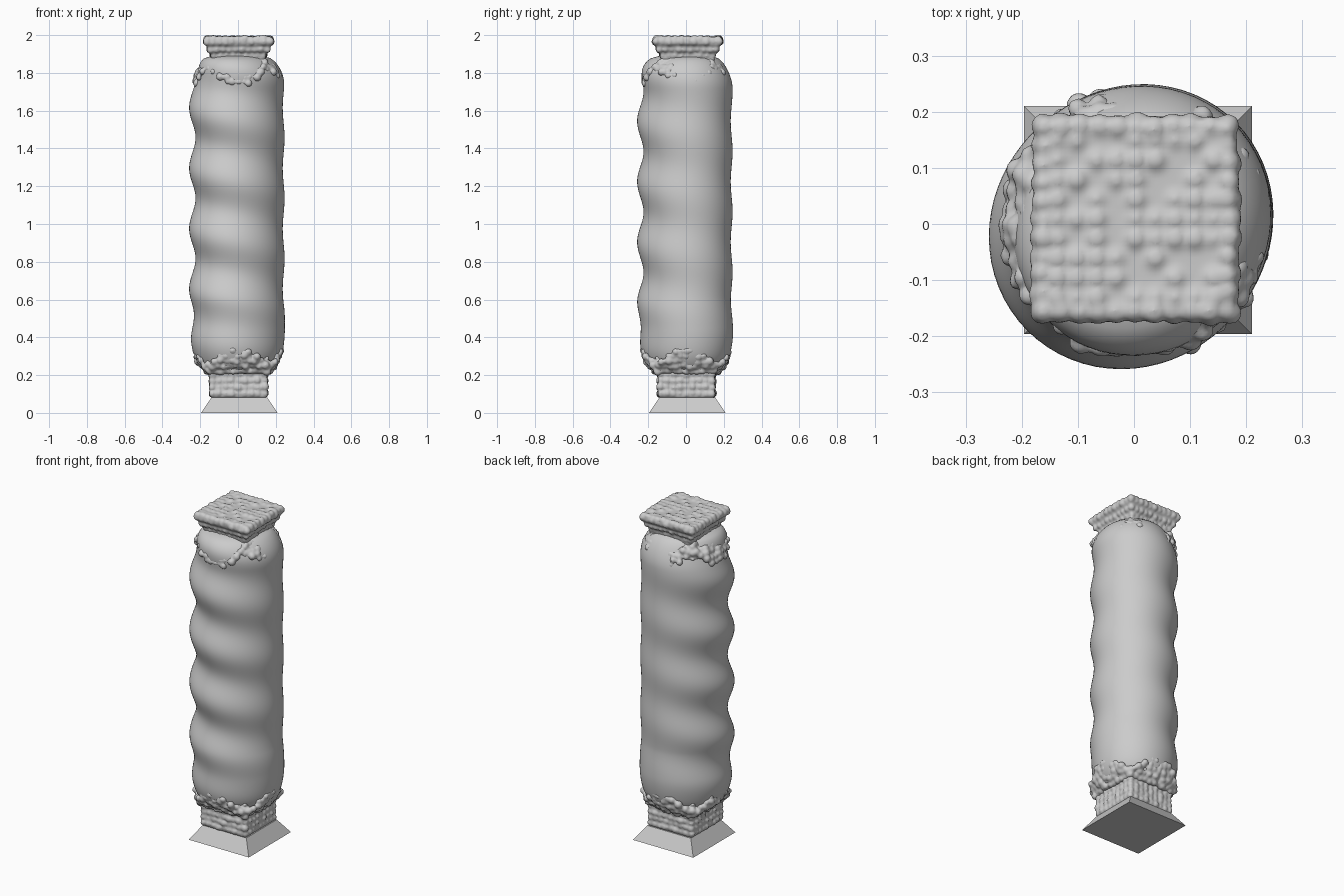
import bpy, bmesh, math, random
from mathutils import Matrix, Vector

if "Cube" in bpy.data.objects:
    bpy.data.objects.remove(bpy.data.objects["Cube"])

random.seed(4)


def finish(name, bm, smooth=True):
    bmesh.ops.recalc_face_normals(bm, faces=bm.faces)
    me = bpy.data.meshes.new(name)
    bm.to_mesh(me)
    bm.free()
    for p in me.polygons:
        p.use_smooth = smooth
    ob = bpy.data.objects.new(name, me)
    bpy.context.collection.objects.link(ob)
    return ob


def frustum(bm, h0, h1, z0, z1, c=(0, 0)):
    # square section tapering from half width h0 to h1
    rings = [[bm.verts.new((c[0] + sx * h, c[1] + sy * h, z))
              for sx, sy in ((-1, -1), (1, -1), (1, 1), (-1, 1))]
             for h, z in ((h0, z0), (h1, z1))]
    a, b = rings
    bm.faces.new(a[::-1])
    bm.faces.new(b)
    for i in range(4):
        j = (i + 1) % 4
        bm.faces.new((a[i], a[j], b[j], b[i]))


def blob(bm, p, r):
    bmesh.ops.create_icosphere(bm, subdivisions=2, radius=r,
                               matrix=Matrix.Translation(p))


def melt(ob, voxel=0.007, it=3):
    # fuse the overlapping stones into one weathered skin
    m = ob.modifiers.new("fuse", 'REMESH')
    m.mode = 'VOXEL'
    m.voxel_size = voxel
    m.use_smooth_shade = True
    s = ob.modifiers.new("soften", 'SMOOTH')
    s.factor = 0.5
    s.iterations = it


def stone_rows(bm, rows, r, c, step=0.034):
    # square courses of small rounded stones: (half width, z)
    for h, z in rows:
        n = max(2, round(2 * h / step))
        for k in range(4):
            rot = Matrix.Rotation(k * math.pi / 2, 3, 'Z')
            for i in range(n):
                p = rot @ Vector((-h + 2 * h * i / n, -h, z))
                p += Vector((c[0], c[1], 0))
                p += Vector([random.uniform(-.003, .003) for _ in range(3)])
                blob(bm, p, r * random.uniform(0.88, 1.1))


def petals(bm, profile):
    # rough leaf on each side: (outward offset, z, half width)
    for k in range(4):
        rot = Matrix.Rotation(k * math.pi / 2, 3, 'Z')
        for off, z, w in profile:
            n = max(2, round(2 * w / 0.03))
            for i in range(n + 1):
                x = -w + 2 * w * i / n
                y = -off + 0.9 * x * x
                p = rot @ Vector((x, y, z))
                p += Vector([random.uniform(-.007, .007) for _ in range(3)])
                blob(bm, p, random.uniform(0.016, 0.024))


# plinth
bm = bmesh.new()
frustum(bm, 0.203, 0.147, 0, 0.082, (0.007, 0.007))
finish("plinth", bm, False)

# lower stone block
bm = bmesh.new()
frustum(bm, 0.146, 0.146, 0.08, 0.235, (0.003, 0.003))
stone_rows(bm, [(0.137, z) for z in (0.102, 0.136, 0.17, 0.204)], 0.021,
           (0.003, 0.003))
melt(finish("lower_block", bm))

# lower collar of leaves
bm = bmesh.new()
frustum(bm, 0.145, 0.165, 0.205, 0.30)
stone_rows(bm, [(0.15, 0.225), (0.156, 0.255)], 0.02, (0, 0))
petals(bm, [(0.165, 0.225, 0.15), (0.19, 0.25, 0.14), (0.205, 0.275, 0.125),
            (0.215, 0.30, 0.095), (0.219, 0.325, 0.06)])
melt(finish("lower_collar", bm))


# twisted shaft
def end_scale(z):
    lo = min(1, max(0, (z - 0.22) / 0.22))
    hi = min(1, max(0, (1.89 - z) / 0.17))
    return (0.62 + 0.38 * math.sqrt(1 - (1 - lo) ** 2)) * \
           (0.55 + 0.45 * math.sqrt(1 - (1 - hi) ** 2))


bm = bmesh.new()
N, M = 72, 130
rings = []
for j in range(M + 1):
    z = 0.22 + 1.67 * j / M
    ring = []
    for i in range(N):
        t = 2 * math.pi * i / N
        amp = 0.011 - 0.008 * math.cos(t - math.pi / 4)
        wave = math.cos(2 * math.pi * (z - 1.3) / 0.32 + t + math.pi)
        fade = min(1, max(0, (z - 0.3) / 0.3))
        r = 0.241 + 0.009 * math.cos(2 * (t - math.pi / 4)) + amp * wave * fade
        r += 0.010 * (1 - fade)
        r *= end_scale(z)
        ring.append(bm.verts.new((r * math.cos(t), r * math.sin(t), z)))
    rings.append(ring)
for a, b in zip(rings, rings[1:]):
    for i in range(N):
        k = (i + 1) % N
        bm.faces.new((a[i], a[k], b[k], b[i]))
bm.faces.new(rings[0][::-1])
bm.faces.new(rings[-1])
finish("twisted_shaft", bm)

# upper collar of leaves
bm = bmesh.new()
frustum(bm, 0.165, 0.135, 1.78, 1.875)
stone_rows(bm, [(0.15, 1.82), (0.14, 1.85)], 0.02, (0, 0))
petals(bm, [(0.15, 1.855, 0.13), (0.18, 1.83, 0.13), (0.2, 1.805, 0.125),
            (0.213, 1.78, 0.095), (0.217, 1.752, 0.055)])
melt(finish("upper_collar", bm))

# capital: neck, step and top slab of rounded stones
bm = bmesh.new()
c = (0.003, 0.009)
frustum(bm, 0.138, 0.145, 1.84, 1.92, c)
frustum(bm, 0.155, 0.172, 1.915, 1.95, c)
frustum(bm, 0.175, 0.175, 1.945, 1.988, c)
stone_rows(bm, [(0.132, 1.893), (0.15, 1.925)], 0.02, c)
stone_rows(bm, [(0.167, 1.965), (0.164, 1.977)], 0.022, c)
for i in range(9):
    for j in range(9):
        if random.random() < 0.75:
            blob(bm, Vector((c[0] - 0.14 + 0.035 * i, c[1] - 0.14 + 0.035 * j,
                             1.976 + random.uniform(-.003, .002))), 0.024)
melt(finish("capital", bm))
